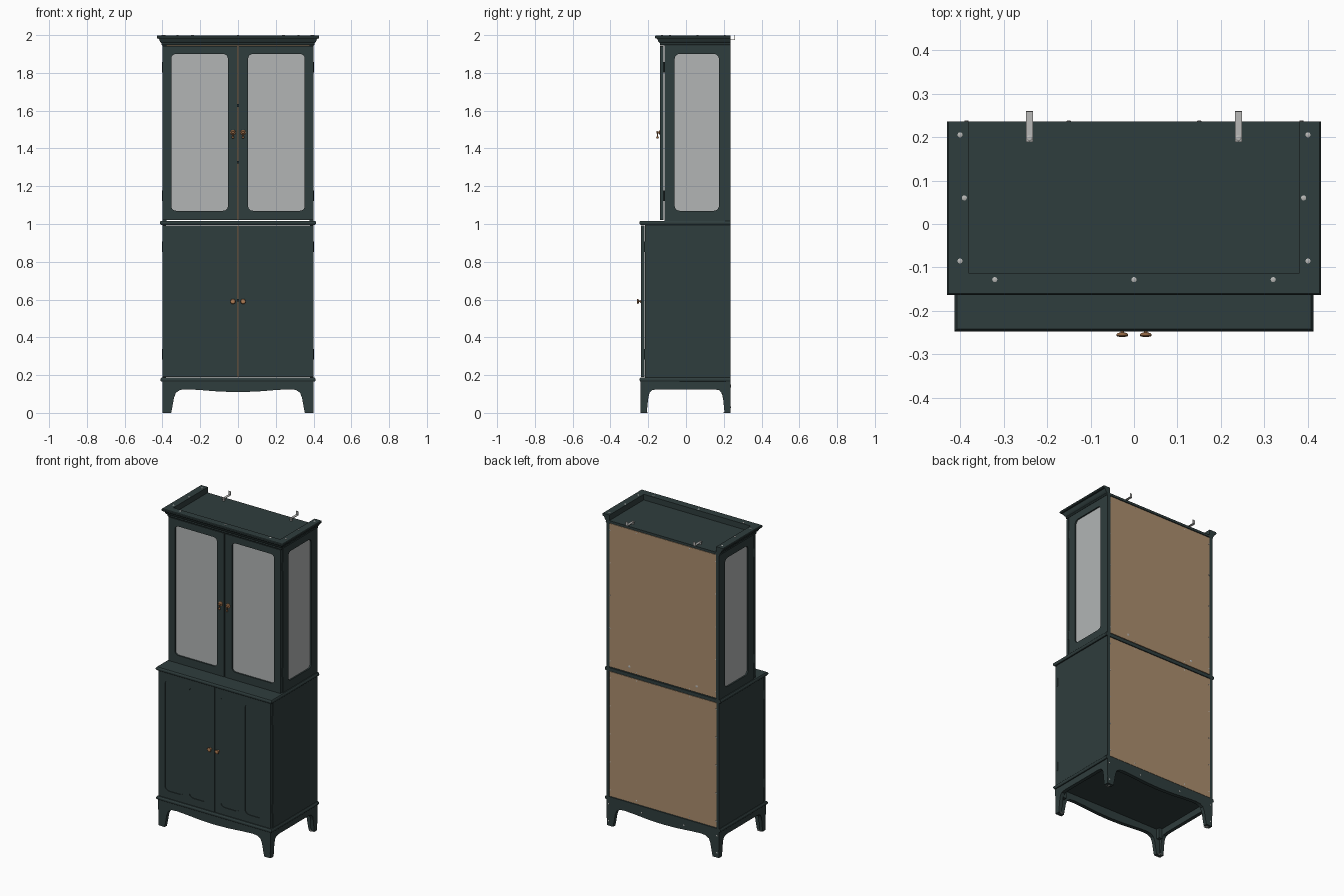
import bpy, bmesh, math
from mathutils import Matrix

if "Cube" in bpy.data.objects:
    bpy.data.objects.remove(bpy.data.objects["Cube"])


def material(name, rgb):
    m = bpy.data.materials.new(name)
    m.diffuse_color = [(c / 255 / 12.92 if c < 10 else ((c / 255 + .055) / 1.055) ** 2.4) for c in rgb] + [1]
    m.use_nodes = True
    m.node_tree.nodes["Principled BSDF"].inputs["Base Color"].default_value = m.diffuse_color
    return m


GREEN = material("dark_green_paint", (47, 61, 61))
GLASS = material("grey_glass", (178, 181, 181))
BROWN = material("brown_backboard", (172, 142, 110))
BRASS = material("copper_brass", (178, 126, 84))
STEEL = material("steel", (185, 185, 183))


def finish(name, mesh, mat):
    mesh.materials.clear()
    mesh.materials.append(mat)
    ob = bpy.data.objects.new(name, mesh)
    bpy.context.collection.objects.link(ob)
    return ob


def from_bm(name, bm, mat):
    bmesh.ops.recalc_face_normals(bm, faces=bm.faces)
    me = bpy.data.meshes.new(name)
    bm.to_mesh(me)
    bm.free()
    return finish(name, me, mat)


def box(name, x0, x1, y0, y1, z0, z1, mat=GREEN):
    bm = bmesh.new()
    bmesh.ops.create_cube(bm, size=1)
    for v in bm.verts:
        v.co.x = x1 if v.co.x > 0 else x0
        v.co.y = y1 if v.co.y > 0 else y0
        v.co.z = z1 if v.co.z > 0 else z0
    return from_bm(name, bm, mat)


def round_rect(u0, v0, u1, v1, ru, rv, n=6):
    pts = []
    for cu, cv, a0 in ((u1 - ru, v1 - rv, 0), (u0 + ru, v1 - rv, 90), (u0 + ru, v0 + rv, 180), (u1 - ru, v0 + rv, 270)):
        for i in range(n + 1):
            a = math.radians(a0 + 90 * i / n)
            pts.append((cu + ru * math.cos(a), cv + rv * math.sin(a)))
    return pts


def rect(u0, v0, u1, v1):
    return [(u0, v0), (u1, v0), (u1, v1), (u0, v1)]


def plate(name, loops, facing, d0, d1, mat=GREEN):
    """Flat board with holes: facing 'front' spans x,z; 'side' spans y,z."""
    cu = bpy.data.curves.new(name, 'CURVE')
    cu.dimensions = '2D'
    cu.fill_mode = 'BOTH'
    cu.extrude = abs(d1 - d0) / 2
    for loop in loops:
        s = cu.splines.new('POLY')
        s.points.add(len(loop) - 1)
        for p, (u, v) in zip(s.points, loop):
            p.co = (u, v, 0, 1)
        s.use_cyclic_u = True
    tmp = bpy.data.objects.new(name + "_tmp", cu)
    bpy.context.collection.objects.link(tmp)
    dg = bpy.context.evaluated_depsgraph_get()
    me = bpy.data.meshes.new_from_object(tmp.evaluated_get(dg))
    bpy.data.objects.remove(tmp)
    c = (d0 + d1) / 2
    if facing == 'front':
        me.transform(Matrix(((1, 0, 0, 0), (0, 0, -1, c), (0, 1, 0, 0), (0, 0, 0, 1))))
    else:
        me.transform(Matrix(((0, 0, 1, c), (1, 0, 0, 0), (0, 1, 0, 0), (0, 0, 0, 1))))
    return finish(name, me, mat)


def moulding(name, profile, hw, yf, yb):
    """Mitred profile (outward offset, z) round the two sides and front."""
    bm = bmesh.new()
    rings = []
    for sx, front in ((-1, 0), (-1, 1), (1, 1), (1, 0)):
        rings.append([bm.verts.new((sx * (hw + o), yf - o if front else yb, z)) for o, z in profile])
    n = len(profile)
    for a, b in zip(rings, rings[1:]):
        for i in range(n):
            bm.faces.new((a[i], a[(i + 1) % n], b[(i + 1) % n], b[i]))
    bm.faces.new(rings[0])
    bm.faces.new(rings[-1])
    return from_bm(name, bm, GREEN)


def lathe(name, profile, loc, axis, mat, seg=16):
    """Turned part: (radius, distance) along axis '-y', 'y' or 'z'."""
    bm = bmesh.new()
    rings = [[bm.verts.new((r * math.cos(math.tau * i / seg), r * math.sin(math.tau * i / seg), d))
              for i in range(seg)] for r, d in profile]
    for a, b in zip(rings, rings[1:]):
        for i in range(seg):
            bm.faces.new((a[i], a[(i + 1) % seg], b[(i + 1) % seg], b[i]))
    bm.faces.new(rings[0])
    bm.faces.new(rings[-1])
    turn = {'-y': 90, 'y': -90, 'z': 0}[axis]
    bm.transform(Matrix.Translation(loc) @ Matrix.Rotation(math.radians(turn), 4, 'X'))
    return from_bm(name, bm, mat)


def screw(loc, axis, r=.005):
    lathe("screw_head", [(r, 0), (r, .001), (r * .6, .002)], loc, axis, STEEL, 10)


BACK = .236

# Base: scalloped aprons with curved legs
fh = [(0, .110), (.1, .113), (.2, .121), (.27, .125), (.305, .122), (.328, .108), (.339, .08), (.346, .04),
      (.354, 0), (.395, 0), (.399, .06), (.40, .167)]
sh = [(0, .125), (.15, .125), (.178, .120), (.192, .105), (.199, .07), (.206, 0), (.236, 0), (.238, .06), (.238, .167)]
front_outline = fh + [(-u, v) for u, v in reversed(fh[1:])]
side_outline = [(u - .002, v) for u, v in sh] + [(-u - .002, v) for u, v in reversed(sh[1:])]
plate("front_apron", [front_outline], 'front', -.24, -.216)
plate("back_apron", [front_outline], 'front', .212, BACK)
for s in (-1, 1):
    plate("side_apron", [side_outline], 'side', s * .376, s * .399)
    for y in (-.214, .21):
        box("foot_glide", s * .376 - .011, s * .376 + .011, y - .011, y + .011, 0, .004, STEEL)
        box("leg_corner_block", s * .366 - .012, s * .366 + .012, y * .955 - .012, y * .955 + .012, .1, .166)


# Base moulding and worktop: rounded nose plus board
def ledge(name, z0, z1, nose, yf):
    h = z1 - z0
    moulding(name + "_nose", [(-.03, z0), (nose - .006, z0), (nose - .001, z0 + h * .25), (nose, z0 + h * .5),
                              (nose - .001, z0 + h * .75), (nose - .006, z1), (-.03, z1)], .40, yf, BACK)
    box(name + "_board", -.371, .371, yf + .029, BACK, z0, z1)


ledge("base_moulding", .165, .187, .011, -.235)
ledge("worktop", .995, 1.017, .013, -.234)

# Crown moulding with recessed top board
moulding("crown_moulding", [(-.02, 1.945), (.003, 1.945), (.006, 1.951), (.004, 1.957), (.009, 1.961), (.014, 1.967),
                            (.017, 1.976), (.02, 1.981), (.027, 1.982), (.03, 1.986), (.03, 1.994), (.027, 1.998),
                            (-.02, 1.998)], .40, -.133, BACK)
box("top_board", -.381, .381, -.114, BACK, 1.947, 1.962)

# Side walls, side windows, doors and hinges, mirrored left and right
for s in (-1, 1):
    box("lower_side", *sorted((s * .382, s * .40)), -.217, BACK, .187, .995)
    hole = round_rect(-.06, 1.07, .174, 1.90, .026, .026)
    plate("upper_side", [rect(-.115, 1.017, BACK, 1.948), hole], 'side', s * .379, s * .40)
    plate("side_window", [rect(-.07, 1.06, .184, 1.91)], 'side', s * .386, s * .391, GLASS)

    # glazed upper door
    x0, x1 = sorted((s * .002, s * .399))
    g0, g1 = sorted((s * .054, s * .353))
    plate("upper_door", [rect(x0, 1.02, x1, 1.943), round_rect(g0, 1.07, g1, 1.90, .026, .022)],
          'front', -.137, -.119)
    box("door_window", g0 - .008, g1 + .008, -.128, -.123, 1.062, 1.908, GLASS)

    # lower door with two recessed round-cornered panels
    panels = []
    for a, b in ((.044, .180), (.217, .353)):
        p0, p1 = sorted((s * a, s * b))
        panels.append(round_rect(p0, .237, p1, .947, .036, .024, 8))
    plate("lower_door", [rect(x0, .190, x1, .993)] + panels, 'front', -.238, -.221)
    d0, d1 = sorted((s * .035, s * .362))
    box("door_panel", d0, d1, -.234, -.224, .228, .956)

    for y, zs in ((-.118, (1.15, 1.83)), (-.219, (.31, .88))):
        for z in zs:
            lathe("hinge_barrel", [(.004, -.028), (.004, .028)], (s * .398, y, z), 'z', GREEN, 8)
            box("hinge_leaf", *sorted((s * .365, s * .395)), y - .003, y + .003, z - .025, z + .025, STEEL)

    # knob below, key-style drop pull above
    lathe("lower_knob", [(.008, 0), (.008, .003), (.004, .005), (.004, .011), (.011, .013), (.014, .017),
                         (.012, .020), (.005, .022)], (s * .027, -.238, .59), '-y', BRASS)
    lathe("pull_rose", [(.014, 0), (.013, .003), (.006, .005), (.005, .014), (.008, .016), (.005, .02)],
          (s * .027, -.137, 1.485), '-y', BRASS)
    lathe("pull_drop", [(.003, .028), (.003, .014), (.005, .009), (.007, .004), (.003, 0)],
          (s * .027, -.151, 1.452), 'z', BRASS, 12)

    # wall bracket strap on the crown
    bx = s * .24
    box("wall_strap", bx - .008, bx + .008, .188, .26, 1.975, 1.978, STEEL)
    box("wall_strap_tab", bx - .008, bx + .008, .257, .26, 1.975, 2.0, STEEL)
    lathe("strap_bolt", [(.007, 0), (.007, .02), (.004, .022)], (bx, .197, 1.961), 'z', STEEL, 12)

    # screw heads on crown, back edges and backboards
    for x, y in ((.40, .205), (.39, .06), (.40, -.085), (.32, -.128)):
        screw((s * x, y, 1.998), 'z', .006)
    for i in range(5):
        screw((s * .377, .234, 1.06 + i * .21), 'y', .004)
        screw((s * .377, .234, .23 + i * .18), 'y', .004)
    for z in (.21, .98, 1.035, 1.93):
        screw((s * .19, .233, z), 'y', .004)
    screw((s * .24, .233, 1.06), 'y', .008)
    for x, z in ((.385, .03), (.385, .14), (.15, .145)):
        screw((s * x, BACK, z), 'y', .005)
screw((0, -.128, 1.998), 'z', .006)

# Backboards
box("upper_backboard", -.386, .386, .228, .234, 1.022, 1.944, BROWN)
box("lower_backboard", -.386, .386, .228, .234, .190, .992, BROWN)

# Inner shelves
for z, yf in ((.59, -.19), (1.32, -.10), (1.62, -.10)):
    box("inner_shelf", -.378, .378, yf, .226, z, z + .014)

for ob in bpy.context.scene.objects:
    ob.select_set(True)
    bpy.context.view_layer.objects.active = ob
bpy.ops.object.shade_smooth_by_angle(angle=math.radians(32))
